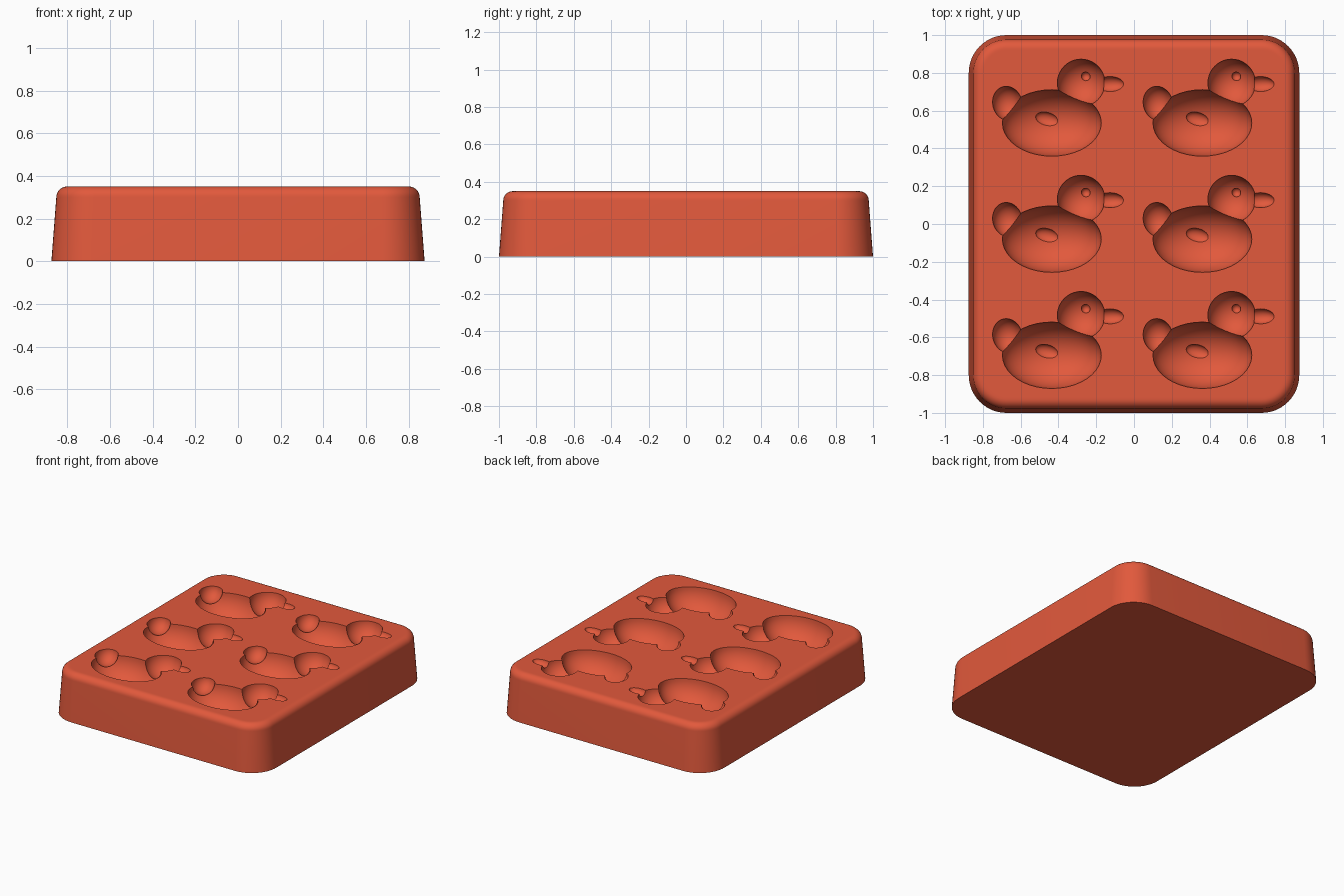
import bpy, bmesh, math
from mathutils import Matrix, Vector

cube = bpy.data.objects.get("Cube")
if cube:
    bpy.data.objects.remove(cube, do_unlink=True)

HALF_X, HALF_Y, TOP, CORNER = 0.875, 1.0, 0.35, 0.2
FILLET, DRAFT = 0.05, 0.023

# Brick red rubber
red = bpy.data.materials.new("brick red rubber")
red.use_nodes = True
red.diffuse_color = (0.76, 0.1, 0.045, 1)
red.node_tree.nodes["Principled BSDF"].inputs["Base Color"].default_value = red.diffuse_color


def make_object(name, bm):
    bmesh.ops.recalc_face_normals(bm, faces=bm.faces)
    mesh = bpy.data.meshes.new(name)
    bm.to_mesh(mesh)
    bm.free()
    mesh.materials.append(red)
    obj = bpy.data.objects.new(name, mesh)
    bpy.context.collection.objects.link(obj)
    return obj


def rounded_ring(bm, inset, z, steps=12):
    radius = CORNER - inset
    ring = []
    for quarter, (sx, sy) in enumerate([(1, 1), (-1, 1), (-1, -1), (1, -1)]):
        for i in range(steps + 1):
            a = (quarter + i / steps) * math.pi / 2
            ring.append(bm.verts.new((sx * (HALF_X - CORNER) + radius * math.cos(a),
                                      sy * (HALF_Y - CORNER) + radius * math.sin(a), z)))
    return ring


# Block: drafted walls, rounded top rim
profile = [(0, 0), (DRAFT, TOP - FILLET)]
for i in range(1, 9):
    a = i / 8 * math.pi / 2
    profile.append((DRAFT + FILLET * (1 - math.cos(a)), TOP - FILLET + FILLET * math.sin(a)))
profile.append((DRAFT + FILLET + 0.01, TOP))
bm = bmesh.new()
rings = [rounded_ring(bm, *p) for p in profile]
for low, high in zip(rings, rings[1:]):
    for i in range(len(low)):
        j = (i + 1) % len(low)
        bm.faces.new((low[i], low[j], high[j], high[i]))
bm.faces.new(rings[0])
bm.faces.new(rings[-1])
mould = make_object("duck_mould", bm)

# Duck parts: centre from body middle, radii, turn in degrees
duck_parts = {
    "body": ((0, 0, 0.002), (0.262, 0.176, 0.18), 0),
    "head": ((0.155, 0.212, 0.003), (0.126, 0.126, 0.126), 0),
    "tail": ((-0.235, 0.103, 0.004), (0.078, 0.092, 0.085), 15),
    "beak": ((0.308, 0.206, 0.005), (0.072, 0.04, 0.04), 0),
    "wing": ((-0.025, 0.02, -0.165), (0.062, 0.036, 0.03), -15),
    "eye": ((0.18, 0.247, -0.116), (0.024, 0.024, 0.024), 0),
}
duck_spots = [Vector((x, row * 0.615 - 0.08, TOP)) for x in (-0.435, 0.362) for row in (-1, 0, 1)]

# Press each part of all six ducks into the block
bpy.ops.object.select_all(action="DESELECT")
mould.select_set(True)
bpy.context.view_layer.objects.active = mould
for part, (centre, radii, turn) in duck_parts.items():
    bm = bmesh.new()
    for spot in duck_spots:
        place = (Matrix.Translation(spot + Vector(centre))
                 @ Matrix.Rotation(math.radians(turn), 4, "Z")
                 @ Matrix.Diagonal((*radii, 1)))
        bmesh.ops.create_uvsphere(bm, u_segments=40, v_segments=24, radius=1, matrix=place)
    cutter = make_object(part + "_cutter", bm)
    cutter.hide_render = True
    cutter.hide_set(True)
    cut = mould.modifiers.new(part + " cavity", "BOOLEAN")
    cut.operation, cut.solver, cut.object = "DIFFERENCE", "MANIFOLD", cutter
    bpy.ops.object.modifier_apply(modifier=cut.name)
    bpy.data.objects.remove(cutter, do_unlink=True)

bpy.ops.object.shade_smooth_by_angle(angle=math.radians(30))
